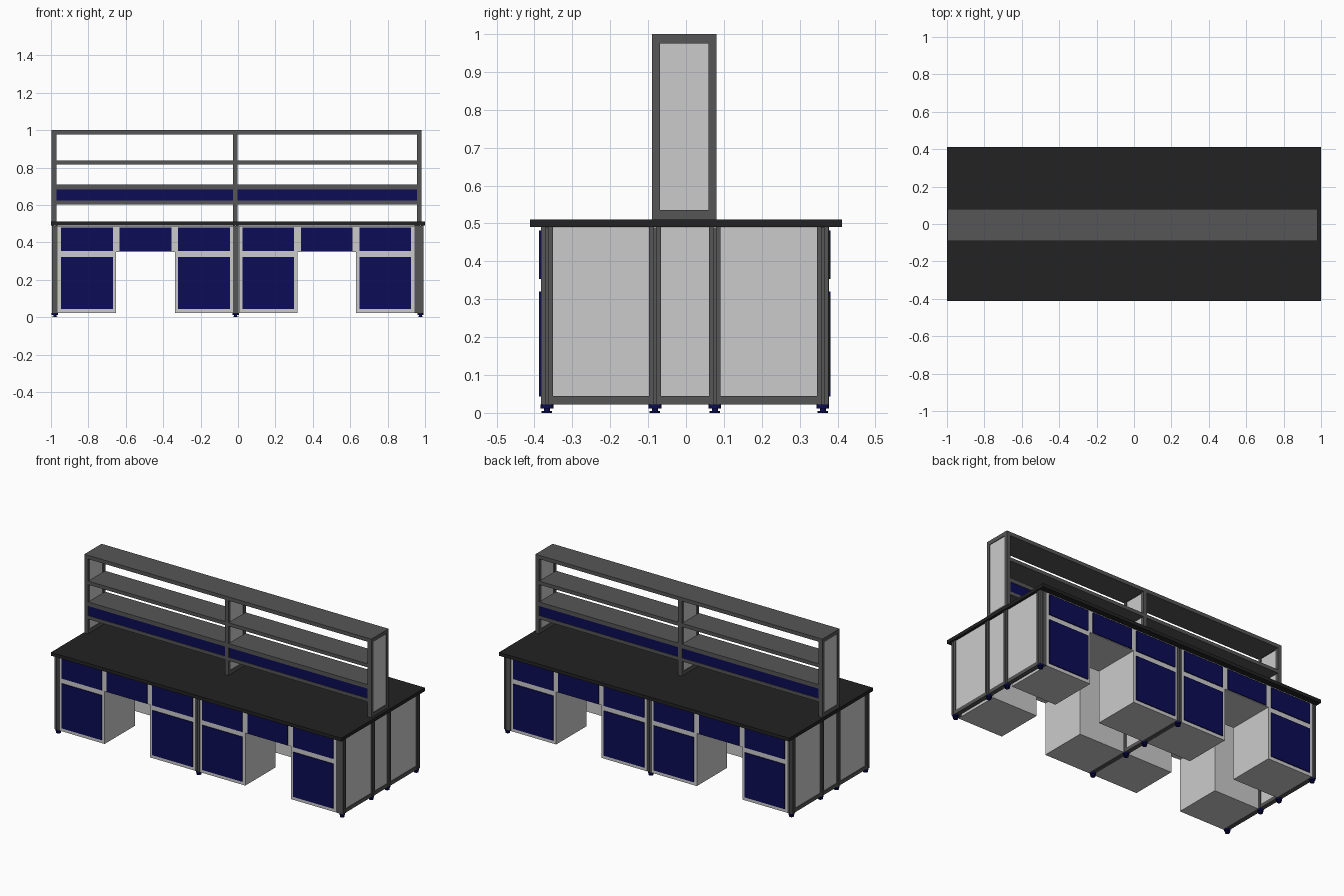
import bpy, bmesh
from mathutils import Matrix, Vector

if "Cube" in bpy.data.objects:
    bpy.data.objects.remove(bpy.data.objects["Cube"])


def mat(name, r, g, b):
    m = bpy.data.materials.new(name)
    m.diffuse_color = (r, g, b, 1)
    m.use_nodes = True
    m.node_tree.nodes["Principled BSDF"].inputs["Base Color"].default_value = m.diffuse_color
    return m


BLACK = mat("black_top", 0.016, 0.016, 0.016)
GREY = mat("frame_grey", 0.092, 0.092, 0.092)
LIGHT = mat("light_panel", 0.60, 0.60, 0.60)
NAVY = mat("navy", 0.0037, 0.0037, 0.092)

CY = -0.003     # centre line of the base
SY = -0.005     # centre line of the shelf rack


def boxes(name, material, items):
    """One object from boxes given as (x0, x1, y0, y1, z0, z1)."""
    bm = bmesh.new()
    for x0, x1, y0, y1, z0, z1 in items:
        c = Vector((x0 + x1, y0 + y1, z0 + z1)) / 2
        s = Matrix.Diagonal((x1 - x0, abs(y1 - y0), z1 - z0, 1))
        bmesh.ops.create_cube(bm, size=1, matrix=Matrix.Translation(c) @ s)
    return finish(name, material, bm)


def finish(name, material, bm):
    me = bpy.data.meshes.new(name)
    bm.to_mesh(me)
    bm.free()
    me.materials.append(material)
    ob = bpy.data.objects.new(name, me)
    bpy.context.collection.objects.link(ob)
    return ob


def grooved_post(x0, x1, y0, y1, z0, z1):
    """Slotted post: inset core plus four corner strips."""
    g, w = 0.004, 0.0125
    out = [(x0 + g, x1 - g, y0 + g, y1 - g, z0, z1 - 0.001)]
    for a, b in ((x0, x0 + w), (x1 - w, x1)):
        for c, d in ((y0, y0 + w), (y1 - w, y1)):
            out.append((a, b, c, d, z0, z1))
    return out


# Worktop
boxes("worktop", BLACK, [(-1, 1, -0.412, 0.412, 0.49, 0.511)])

# Base frames: posts, bottom rail, infill panels and feet
POST_Y = (-0.367, -0.082, 0.076, 0.361)
for label, x0 in (("left", -0.995), ("middle", -0.028), ("right", 0.96)):
    x1 = x0 + 0.031
    parts = []
    for y in POST_Y:
        parts += grooved_post(x0, x1, y - 0.0155, y + 0.0155, 0.022, 0.49)
    for ya, yb in zip(POST_Y, POST_Y[1:]):
        parts.append((x0 + 0.002, x1 - 0.002, ya + 0.015, yb - 0.015, 0.022, 0.045))
    boxes(label + "_base_frame", GREY, parts)
    boxes(label + "_base_panels", LIGHT,
          [(x0 + 0.006, x1 - 0.006, ya + 0.0145, yb - 0.0145, 0.044, 0.489)
           for ya, yb in zip(POST_Y, POST_Y[1:])])
    bm = bmesh.new()
    for y in POST_Y:
        for r, z0, z1 in ((0.014, 0, 0.005), (0.008, 0.005, 0.012), (0.017, 0.012, 0.022)):
            bmesh.ops.create_cone(
                bm, cap_ends=True, segments=16, radius1=r, radius2=r, depth=z1 - z0,
                matrix=Matrix.Translation(((x0 + x1) / 2, y, (z0 + z1) / 2)))
    finish(label + "_feet", NAVY, bm)

# Filler strips beside the right end frame
boxes("right_filler", GREY, [(0.945, 0.96, CY + s * 0.366 - 0.014, CY + s * 0.366 + 0.014,
                              0.022, 0.49) for s in (-1, 1)])

# Cabinets: two pedestals and a centre drawer per bay, on both sides
W = 0.313
for side, s in (("front", -1), ("back", 1)):
    for bay, bx in (("left", -0.964), ("right", 0.005)):
        carcass, fronts = [], []
        for i in range(3):
            xa = bx + i * W
            xb = xa + W
            ys = sorted((CY + s * 0.08, CY + s * 0.379))
            yf = sorted((CY + s * 0.375, CY + s * 0.385))
            low = 0.35 if i == 1 else 0.022
            carcass.append((xa, xb, *ys, low, 0.489))
            fronts.append((xa + 0.018, xb - 0.018, *yf, 0.353, 0.481))
            if i != 1:
                fronts.append((xa + 0.018, xb - 0.018, *yf, 0.043, 0.321))
        boxes(f"{side}_{bay}_cabinets", LIGHT, carcass)
        boxes(f"{side}_{bay}_drawers_and_doors", NAVY, fronts)

# Shelf rack uprights with infill panels
Y0, Y1 = SY - 0.085, SY + 0.085
UP = (-0.996, -0.028, 0.956)
UW = 0.026
for label, x0 in zip(("left", "middle", "right"), UP):
    x1 = x0 + UW
    boxes(label + "_rack_upright", GREY, [
        (x0, x1, Y0, Y0 + 0.021, 0.511, 0.999),
        (x0, x1, Y1 - 0.021, Y1, 0.511, 0.999),
        (x0, x1, Y0 + 0.021, Y1 - 0.021, 0.511, 0.535),
        (x0, x1, Y0 + 0.021, Y1 - 0.021, 0.975, 0.999)])
    boxes(label + "_rack_panel", LIGHT,
          [(x0 + 0.004, x1 - 0.004, Y0 + 0.02, Y1 - 0.02, 0.534, 0.976)])

# Shelves and the navy service channel
boxes("rack_top", GREY, [(UP[0], UP[2] + UW, Y0, Y1, 0.977, 1.0)])
bays = [(a + UW, b) for a, b in zip(UP, UP[1:])]
boxes("rack_shelves", GREY, [(a, b, Y0 + 0.001, Y1 - 0.001, z0, z1) for a, b in bays
                             for z0, z1 in ((0.817, 0.839), (0.684, 0.709), (0.602, 0.623))])
boxes("service_channel", NAVY, [(a, b, y, y + 0.008, 0.622, 0.685) for a, b in bays
                                for y in (Y0 + 0.004, Y1 - 0.012)])
